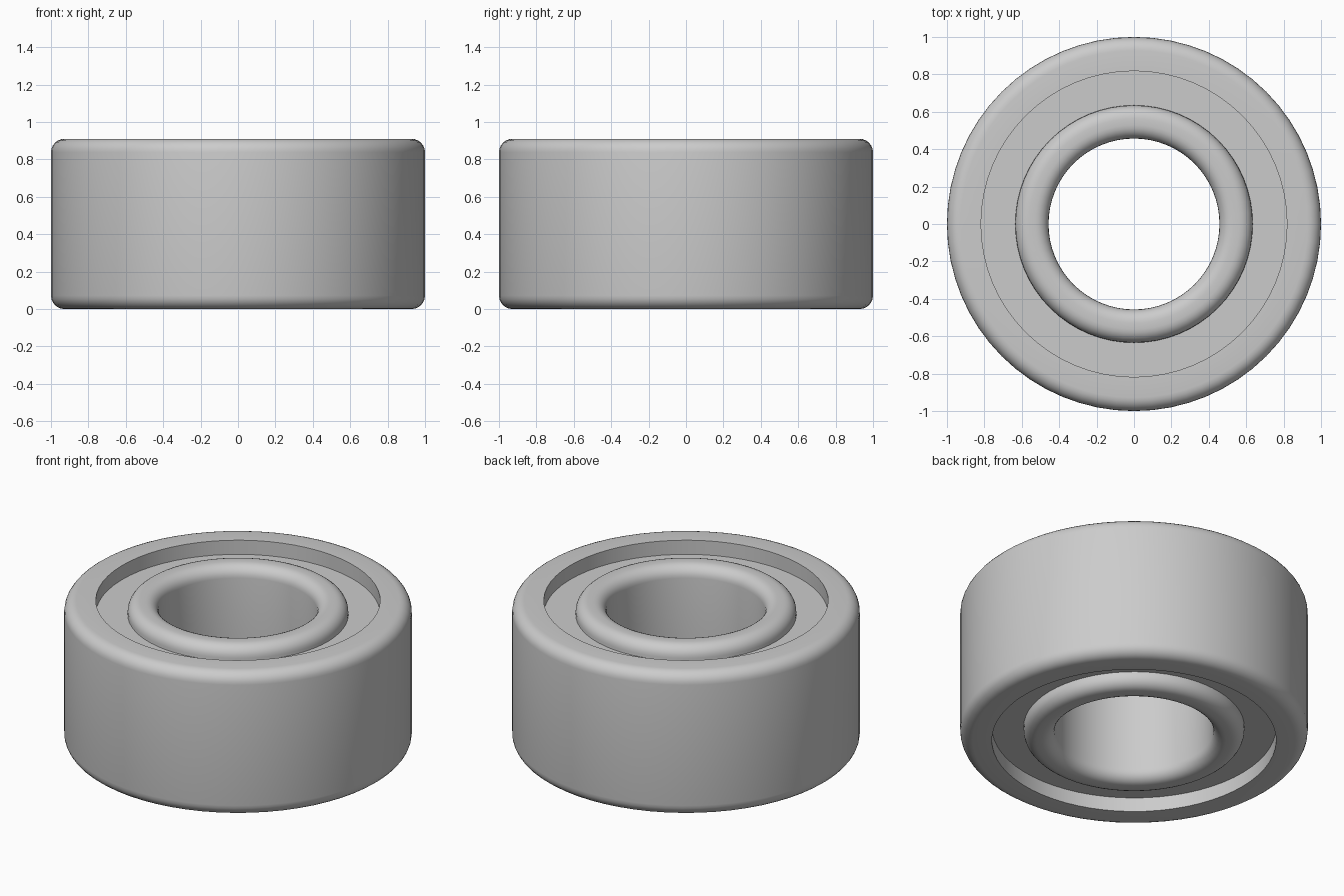
import bpy
import math

if "Cube" in bpy.data.objects:
    bpy.data.objects.remove(bpy.data.objects["Cube"])

HEIGHT, ROUND, DEPTH = 0.91, 0.072, 0.09
SEGMENTS, ARC_STEPS = 64, 6

steel = bpy.data.materials.new("steel_grey")
steel.use_nodes = True
steel.diffuse_color = (0.6, 0.6, 0.6, 1)
steel.node_tree.nodes["Principled BSDF"].inputs["Base Color"].default_value = (0.6, 0.6, 0.6, 1)


def corner(r, z, radius, start):
    """Points of a quarter-circle corner centred on (r, z)."""
    if radius == 0:
        return [(r, z)]
    angles = [start + math.pi / 2 * i / ARC_STEPS for i in range(ARC_STEPS + 1)]
    return [(r + radius * math.cos(a), z + radius * math.sin(a)) for a in angles]


def make_ring(name, inner, outer, bottom, top, round_in=0, round_out=0):
    """Revolve a closed rectangular section with optional rounded corners."""
    profile = (
        corner(outer - round_out, top - round_out, round_out, 0)
        + corner(inner + round_in, top - round_in, round_in, math.pi / 2)
        + corner(inner + round_in, bottom + round_in, round_in, math.pi)
        + corner(outer - round_out, bottom + round_out, round_out, math.pi * 1.5)
    )
    n = len(profile)
    verts = []
    for s in range(SEGMENTS):
        a = math.tau * s / SEGMENTS
        verts += [(r * math.cos(a), r * math.sin(a), z) for r, z in profile]
    faces = []
    for s in range(SEGMENTS):
        a, b = s * n, (s + 1) % SEGMENTS * n
        for i in range(n):
            j = (i + 1) % n
            faces.append((a + i, b + i, b + j, a + j))
    mesh = bpy.data.meshes.new(name)
    mesh.from_pydata(verts, [], faces)
    mesh.materials.append(steel)
    obj = bpy.data.objects.new(name, mesh)
    bpy.context.collection.objects.link(obj)
    bpy.ops.object.select_all(action="DESELECT")
    obj.select_set(True)
    bpy.context.view_layer.objects.active = obj
    bpy.ops.object.shade_smooth_by_angle(angle=math.radians(30))
    return obj


# Outer race: rounded rim outside, crisp edge around the recess
make_ring("outer_race", 0.818, 1.0, 0, HEIGHT, round_out=ROUND)

# Inner race: rounded on both sides
make_ring("inner_race", 0.457, 0.635, 0, HEIGHT, ROUND, ROUND)

# Recessed shields closing the gap on both ends
make_ring("top_shield", 0.63, 0.822, HEIGHT - DEPTH - 0.05, HEIGHT - DEPTH)
make_ring("bottom_shield", 0.63, 0.822, DEPTH, DEPTH + 0.05)
